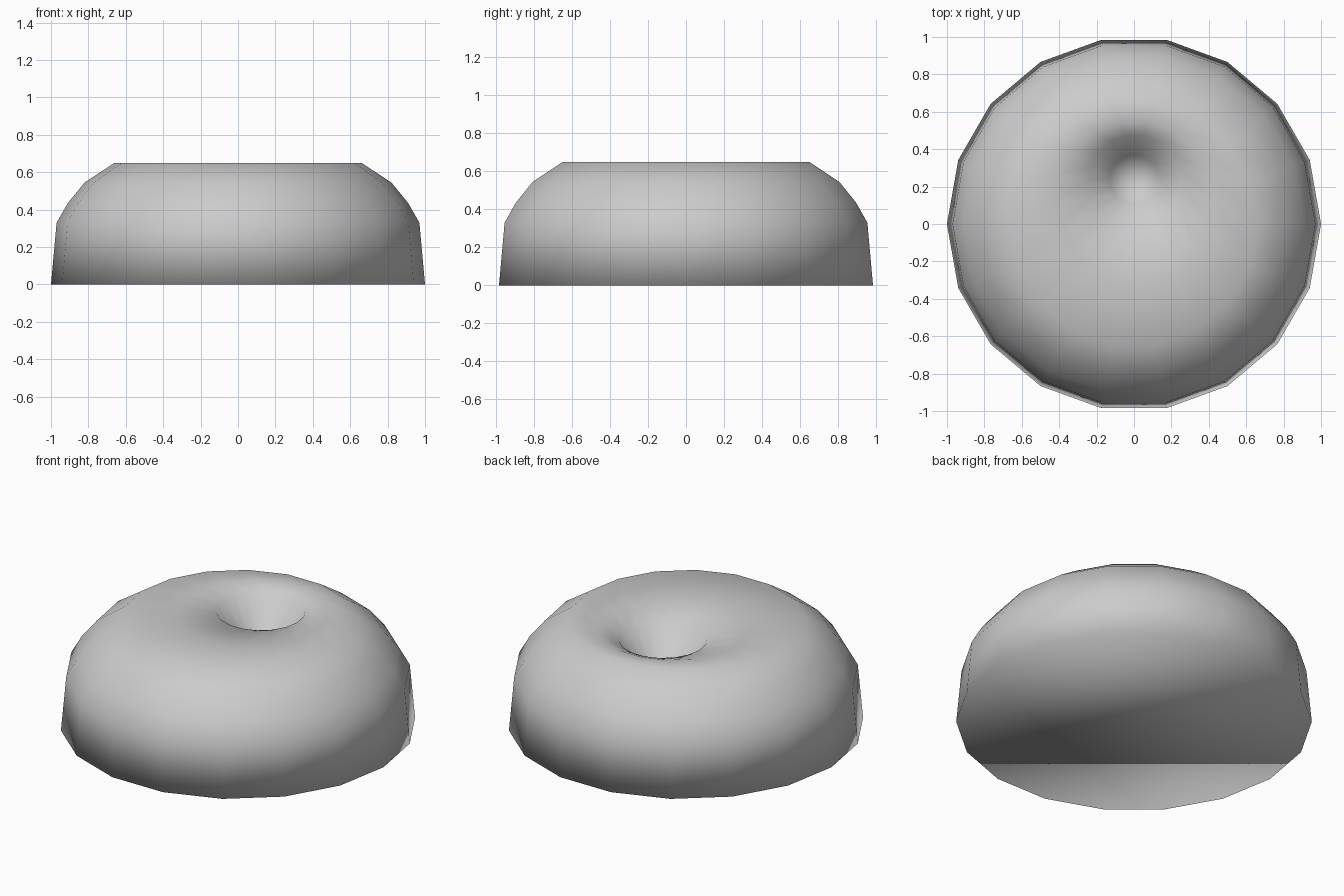
import bpy, bmesh
from math import cos, sin, tau

if "Cube" in bpy.data.objects:
    bpy.data.objects.remove(bpy.data.objects["Cube"])

SIDES = 18

# Cushion rings from floor to dimple: radius, height, y offset
RINGS = [
    (1.00, 0.00, 0.00), (0.97, 0.33, 0.00), (0.91, 0.435, 0.00),
    (0.82, 0.545, 0.00), (0.66, 0.65, 0.00), (0.43, 0.643, 0.12),
    (0.25, 0.612, 0.225), (0.13, 0.45, 0.24),
]

bm = bmesh.new()


def ring(radius, z, y):
    return [bm.verts.new((radius * cos(tau * i / SIDES),
                          y + radius * sin(tau * i / SIDES), z))
            for i in range(SIDES)]


loops = [ring(*r) for r in RINGS]

# Side walls and top
for low, high in zip(loops, loops[1:]):
    for i in range(SIDES):
        j = (i + 1) % SIDES
        bm.faces.new((low[i], low[j], high[j], high[i]))

# Bottom of the dimple, pulled down to one point
pit = bm.verts.new((0, 0.24, 0.36))
for i in range(SIDES):
    bm.faces.new((loops[-1][i], loops[-1][(i + 1) % SIDES], pit))

# Flat underside
bm.faces.new(list(reversed(loops[0])))

for f in bm.faces:
    f.smooth = True

mesh = bpy.data.meshes.new("dimpled_cushion")
bm.to_mesh(mesh)
bm.free()
cushion = bpy.data.objects.new("dimpled_cushion", mesh)
bpy.context.collection.objects.link(cushion)
